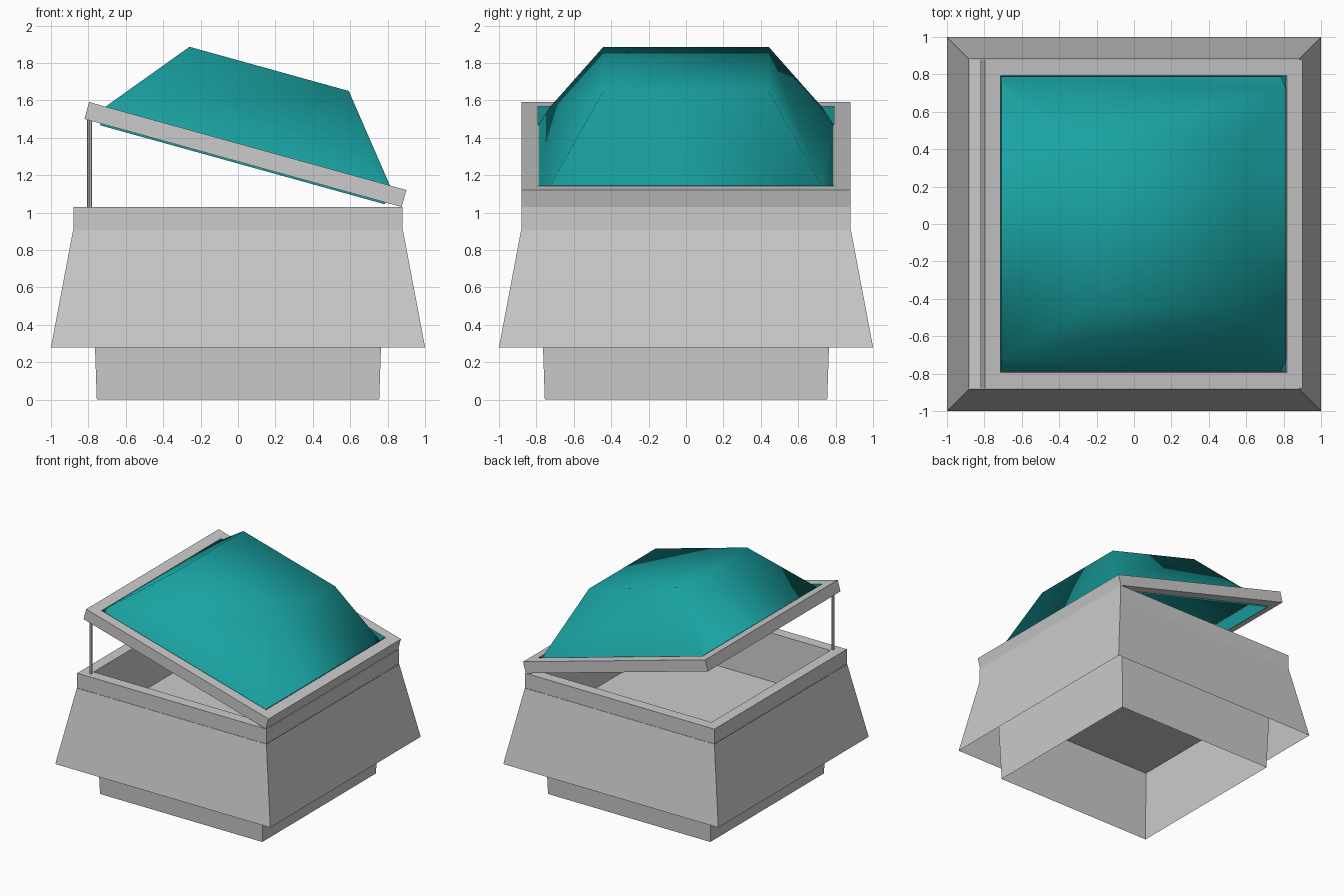
import bpy, bmesh, math
from mathutils import Matrix

if "Cube" in bpy.data.objects:
    bpy.data.objects.remove(bpy.data.objects["Cube"])


def make_object(name, verts, faces, matrix=None, smooth=False, material=None):
    mesh = bpy.data.meshes.new(name)
    mesh.from_pydata(verts, [], faces)
    bm = bmesh.new()
    bm.from_mesh(mesh)
    bmesh.ops.recalc_face_normals(bm, faces=bm.faces[:])
    if matrix:
        bm.transform(matrix)
    bm.to_mesh(mesh)
    bm.free()
    for p in mesh.polygons:
        p.use_smooth = smooth
    if material:
        mesh.materials.append(material)
    obj = bpy.data.objects.new(name, mesh)
    bpy.context.collection.objects.link(obj)
    return obj


def square_loft(name, profile, closed=False, **kw):
    """Sweep a (half width, z) profile around a square."""
    verts = [(sx * h, sy * h, z) for h, z in profile
             for sx, sy in ((-1, -1), (1, -1), (1, 1), (-1, 1))]
    n = len(profile)
    faces = []
    for i in range(n if closed else n - 1):
        a, b = 4 * i, 4 * ((i + 1) % n)
        faces += [(a + k, a + (k + 1) % 4, b + (k + 1) % 4, b + k) for k in range(4)]
    return make_object(name, verts, faces, **kw)


# Curb: tapered shaft folded over into the upper rim
square_loft("curb", [(0.755, 0), (0.79, 1.03), (0.88, 1.03), (0.88, 0.905)])

# Sloping outer skirt, open below
square_loft("skirt", [(0.882, 0.905), (1.0, 0.28)])

# Dark panel across the shaft
f = 0.776
make_object("shaft_panel", [(-f, -f, 0.63), (f, -f, 0.63), (f, f, 0.63), (-f, f, 0.63)],
            [(0, 1, 2, 3)])

# Lid parts are built flat, then tilted about the hinge edge
tilt = (Matrix.Translation((0.875, 0, 1.03)) @ Matrix.Rotation(math.radians(15.5), 4, 'Y')
        @ Matrix.Translation((-0.88, 0, 0)))
top = 0.094
square_loft("lid_frame", [(0.795, 0), (0.88, 0), (0.88, top), (0.795, top)],
            closed=True, matrix=tilt)

teal = bpy.data.materials.new("teal_glazing")
teal.diffuse_color = (0.01, 0.36, 0.36, 1)
teal.use_nodes = True
teal.node_tree.nodes["Principled BSDF"].inputs["Base Color"].default_value = teal.diffuse_color

# Lining between the frame and the dome
square_loft("dome_lining", [(0.79, -0.01), (0.79, top)], matrix=tilt, material=teal)

# Dome: flat top, end faces meet the frame top, side faces run down to its underside
t, b, m = 0.442, 0.789, 0.725
verts = []
for sx, sy in ((-1, -1), (1, -1), (1, 1), (-1, 1)):
    verts += [(sx * t, sy * t, top + 0.428), (sx * b, sy * m, top), (sx * b, sy * b, -0.01)]
faces = [(0, 3, 6, 9),
         (0, 1, 2, 5, 4, 3), (6, 7, 8, 11, 10, 9),
         (3, 4, 7, 6), (9, 10, 1, 0)]
make_object("dome", verts, faces, matrix=tilt, smooth=True, material=teal)

# Single prop holding the lid open
bpy.ops.mesh.primitive_cylinder_add(vertices=8, radius=0.013, depth=0.475,
                                    location=(-0.793, -0.82, 1.2675))
bpy.context.object.name = "lid_prop"
